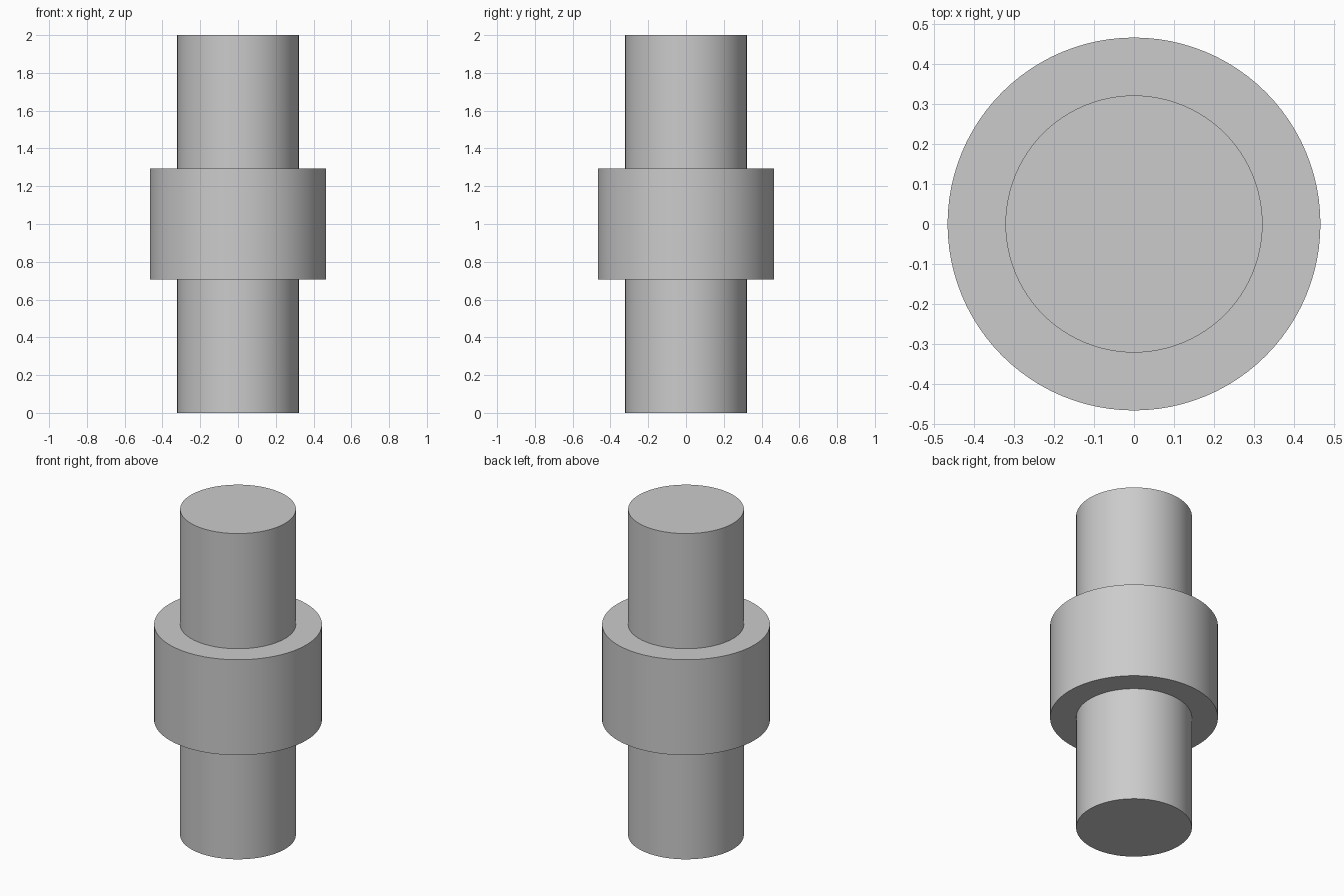
import bpy
import math

if "Cube" in bpy.data.objects:
    bpy.data.objects.remove(bpy.data.objects["Cube"])


def cylinder(name, radius, z_bottom, z_top):
    bpy.ops.mesh.primitive_cylinder_add(
        vertices=96, radius=radius, depth=z_top - z_bottom,
        location=(0, 0, (z_bottom + z_top) / 2))
    obj = bpy.context.object
    obj.name = name
    bpy.ops.object.shade_smooth_by_angle(angle=math.radians(30))
    return obj


# Long central shaft
cylinder("shaft", 0.322, 0.0, 2.0)

# Wider collar around the middle
cylinder("collar", 0.467, 0.707, 1.293)
